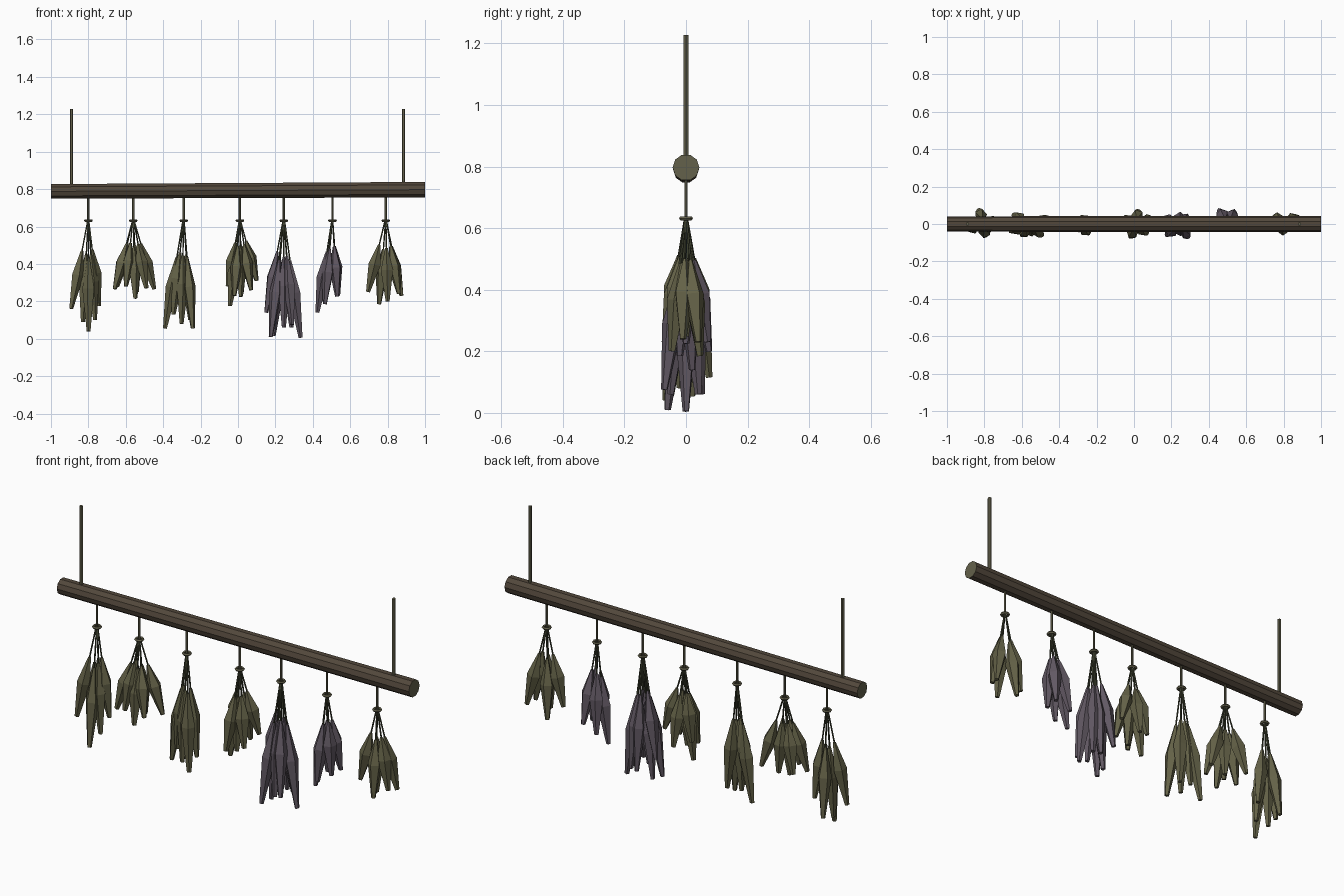
import bpy, bmesh, math
from mathutils import Vector

if "Cube" in bpy.data.objects:
    bpy.data.objects.remove(bpy.data.objects["Cube"])


def material(name, rgb):
    m = bpy.data.materials.new(name)
    m.diffuse_color = (*rgb, 1)
    m.use_nodes = True
    m.node_tree.nodes["Principled BSDF"].inputs["Base Color"].default_value = m.diffuse_color
    return m


BARK = material("dark bark", (0.085, 0.064, 0.044))
CORD = material("olive cord", (0.125, 0.118, 0.070))
STEM = material("dark green stem", (0.060, 0.066, 0.036))
GREEN = material("dried olive leaf", (0.128, 0.122, 0.064))
PURPLE = material("dried purple flower", (0.122, 0.100, 0.126))


def add_tube(bm, a, b, profile, sides, mat=0, turn=0.0):
    """Lofted tube from a to b; profile holds (fraction along, radius)."""
    a, b = Vector(a), Vector(b)
    rot = (b - a).to_track_quat('Z', 'Y')
    rings = []
    for t, r in profile:
        c = a.lerp(b, t)
        rings.append([bm.verts.new(c + rot @ Vector((
            r * math.cos(turn + math.tau * i / sides),
            r * math.sin(turn + math.tau * i / sides), 0))) for i in range(sides)])
    faces = [bm.faces.new(rings[0][::-1]), bm.faces.new(rings[-1])]
    for lo, hi in zip(rings, rings[1:]):
        for i in range(sides):
            j = (i + 1) % sides
            faces.append(bm.faces.new((lo[i], lo[j], hi[j], hi[i])))
    for f in faces:
        f.material_index = mat
    return faces


def finish(bm, name, mats):
    me = bpy.data.meshes.new(name)
    bm.to_mesh(me)
    bm.free()
    for m in mats:
        me.materials.append(m)
    ob = bpy.data.objects.new(name, me)
    bpy.context.collection.objects.link(ob)
    return ob


# Wooden pole, slightly tilted and tapered, with paler cut ends
bm = bmesh.new()
ends = add_tube(bm, (-1, 0, 0.788), (1, 0, 0.797), [(0, 0.041), (1, 0.0435)], 10)[:2]
for f in ends:
    f.material_index = 1
finish(bm, "pole", [BARK, CORD])

# Two upright hanging cords
for side, x in (("left", -0.89), ("right", 0.885)):
    bm = bmesh.new()
    add_tube(bm, (x, 0, 0.79), (x, 0, 1.228), [(0, 0.009), (1, 0.009)], 6)
    finish(bm, side + "_hanging_cord", [CORD])

RING_Z = 0.632


def bundle(n, x, leaf_mat, tips):
    """One tied bundle; tips holds (dx, dy, z) of each leaf end."""
    # Short tie string and its knot ring
    bm = bmesh.new()
    add_tube(bm, (x, 0, 0.77), (x, 0, RING_Z - 0.01), [(0, 0.006), (1, 0.006)], 6)
    finish(bm, f"tie_string_{n}", [CORD])
    bpy.ops.mesh.primitive_torus_add(location=(x, 0, RING_Z), major_radius=0.017,
                                     minor_radius=0.007, major_segments=10,
                                     minor_segments=5)
    ring = bpy.context.object
    ring.name = f"tie_ring_{n}"
    ring.data.materials.append(CORD)
    # Stems fanning out of the ring, each ending in a faceted leaf
    bm = bmesh.new()
    for i, (dx, dy, z) in enumerate(tips):
        top = Vector((x + dx * 0.04, dy * 0.04, RING_Z))
        tip = Vector((x + dx, dy, z))
        add_tube(bm, top, top.lerp(tip, 0.45), [(0, 0.004), (1, 0.004)], 5, 0)
        add_tube(bm, top.lerp(tip, 0.34), tip,
                 [(0, 0.007), (0.42, 0.034), (1, 0.011)], 5, 1, turn=i * 0.9)
    finish(bm, f"herb_bundle_{n}", [STEM, leaf_mat])


bundle(1, -0.80, GREEN, [(-.093, -.03, .16), (-.03, .075, .115), (.002, -.065, .04),
                         (-.03, -.01, .09), (.035, -.02, .10), (.057, .02, .175)])
bundle(2, -0.56, GREEN, [(-.10, -.04, .265), (-.085, .05, .28), (-.04, -.06, .28),
                         (.01, -.055, .215), (.07, -.06, .27), (.112, .03, .265),
                         (.02, .02, .25)])
bundle(3, -0.29, GREEN, [(-.10, .02, .055), (-.012, -.02, .08), (.048, -.05, .055),
                         (.035, .03, .10), (-.055, 0, .13)])
bundle(4, 0.01, GREEN, [(-.053, 0, .175), (-.065, .03, .28), (-.03, -.07, .23),
                        (.005, -.03, .225), (.012, .07, .25), (.06, -.05, .26),
                        (.09, .03, .31)])
bundle(5, 0.245, PURPLE, [(-.07, -.06, .01), (-.055, 0, .015), (-.095, .03, .14),
                          (0, -.05, .06), (.045, -.07, .075), (.09, 0, .005),
                          (0, .05, .06), (.04, .04, .06)])
bundle(6, 0.505, PURPLE, [(-.08, .02, .14), (-.04, -.02, .185), (-.05, .075, .20),
                          (.03, .07, .23), (.025, 0, .225)])
bundle(7, 0.79, GREEN, [(-.095, 0, .25), (-.035, .045, .185), (.01, -.045, .20),
                        (.085, .04, .23), (.07, -.01, .24)])
